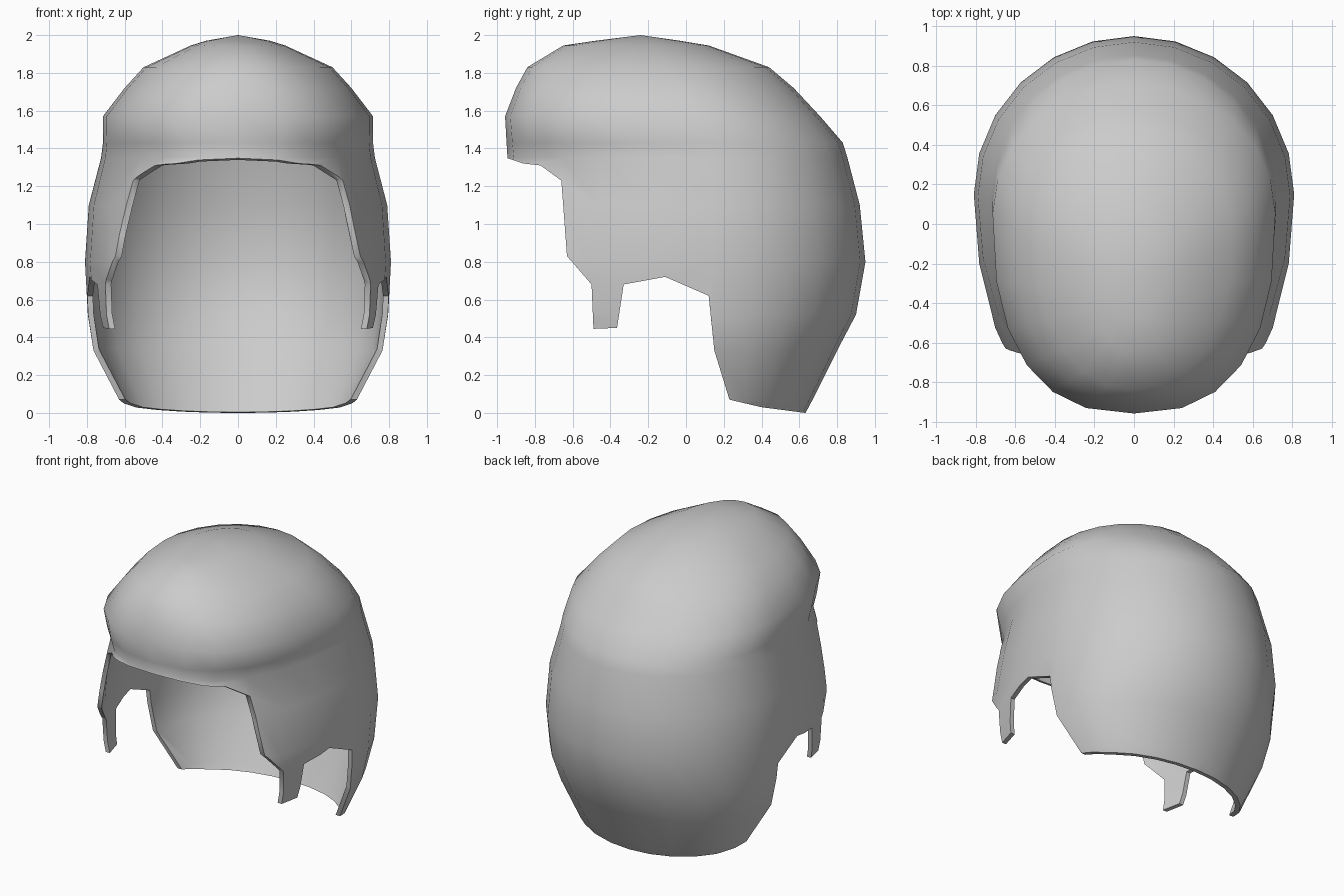
import bpy, bmesh, math

cube = bpy.data.objects.get("Cube")
if cube:
    bpy.data.objects.remove(cube)

SEGMENTS = 24

# One flat grey for the whole shell
grey = bpy.data.materials.new("plain grey")
grey.use_nodes = True
colour = (0.6, 0.6, 0.6, 1)
grey.diffuse_color = colour
grey.node_tree.nodes["Principled BSDF"].inputs["Base Color"].default_value = colour

# Horizontal sections: height, half width, widest y, front y, back y, front squareness
SECTIONS = [
    (1.97, .17, -.22, -.48, -.03, 2),
    (1.945, .25, -.20, -.65, .12, 2),
    (1.83, .50, -.10, -.84, .44, 2.1),
    (1.72, .60, -.03, -.90, .57, 2.3),
    (1.57, .715, .05, -.958, .71, 2.5),
    (1.43, .715, .12, -.95, .83, 2.4),
    (1.35, .725, .13, -.945, .855, 2.2),
    (1.1, .79, .14, -1.07, .92, 2),
    (.8, .81, .15, -1.2, .95, 2),
    (.52, .795, .15, -1.2, .90, 2),
    (.33, .765, .15, -1.1, .80, 2),
    (.06, .63, .2, -.9, .665, 2),
    (-.08, .54, .2, -.8, .59, 2),
]

# Lower edge seen from the side, front to back: brow, cheek, tab, ear, nape
EDGE = [(-.95, 1.35), (-.86, 1.32), (-.77, 1.31), (-.66, 1.23), (-.63, .83),
        (-.5, .68), (-.49, .445), (-.365, .45), (-.33, .68), (-.11, .72),
        (.12, .62), (.15, .33), (.23, .07), (.4, .03), (.63, 0)]


def new_object(name, bm):
    bmesh.ops.recalc_face_normals(bm, faces=bm.faces)
    mesh = bpy.data.meshes.new(name)
    bm.to_mesh(mesh)
    bm.free()
    obj = bpy.data.objects.new(name, mesh)
    bpy.context.collection.objects.link(obj)
    return obj


def section_ring(bm, z, width, middle, front, back, square):
    ring = []
    for i in range(SEGMENTS):
        a = math.tau * i / SEGMENTS
        c, s = math.cos(a), math.sin(a)
        power = 2 / square if s < 0 else 1
        x = math.copysign(abs(c) ** power, c) * width
        depth = back - middle if s > 0 else middle - front
        y = middle + math.copysign(abs(s) ** power, s) * depth
        ring.append(bm.verts.new((x, y, z)))
    return ring


# Domed shell, lofted from the crown down
bm = bmesh.new()
rings = [section_ring(bm, *section) for section in SECTIONS]
crown = bm.verts.new((0, -.24, 2))
for i in range(SEGMENTS):
    j = (i + 1) % SEGMENTS
    bm.faces.new((crown, rings[0][i], rings[0][j]))
    for upper, lower in zip(rings, rings[1:]):
        bm.faces.new((upper[i], lower[i], lower[j], upper[j]))
shell = new_object("head_shell", bm)
shell.data.materials.append(grey)

# Cutter for the face opening, tabs, ear gaps and nape
bm = bmesh.new()
outline = [(-2, 1.36)] + EDGE + [(2, 0), (2, -1), (-2, -1)]
face = bm.faces.new([bm.verts.new((-2, y, z)) for y, z in outline])
result = bmesh.ops.extrude_face_region(bm, geom=[face])
moved = [g for g in result["geom"] if isinstance(g, bmesh.types.BMVert)]
bmesh.ops.translate(bm, verts=moved, vec=(4, 0, 0))
cutter = new_object("edge_cutter", bm)

# Thickness first, then the trimmed edge
solid = shell.modifiers.new("thickness", "SOLIDIFY")
solid.thickness = .03
solid.offset = -1
trim = shell.modifiers.new("trim", "BOOLEAN")
trim.operation = "DIFFERENCE"
trim.solver = "EXACT"
trim.object = cutter

# Bake the modifiers, drop the cutter and shade smooth with a sharp rim
bpy.context.view_layer.update()
baked = bpy.data.meshes.new_from_object(
    shell.evaluated_get(bpy.context.evaluated_depsgraph_get()))
shell.modifiers.clear()
shell.data = baked
bpy.data.objects.remove(cutter)
baked.materials.clear()
baked.materials.append(grey)
bpy.ops.object.select_all(action="DESELECT")
bpy.context.view_layer.objects.active = shell
shell.select_set(True)
bpy.ops.object.shade_smooth_by_angle(angle=math.radians(50))
